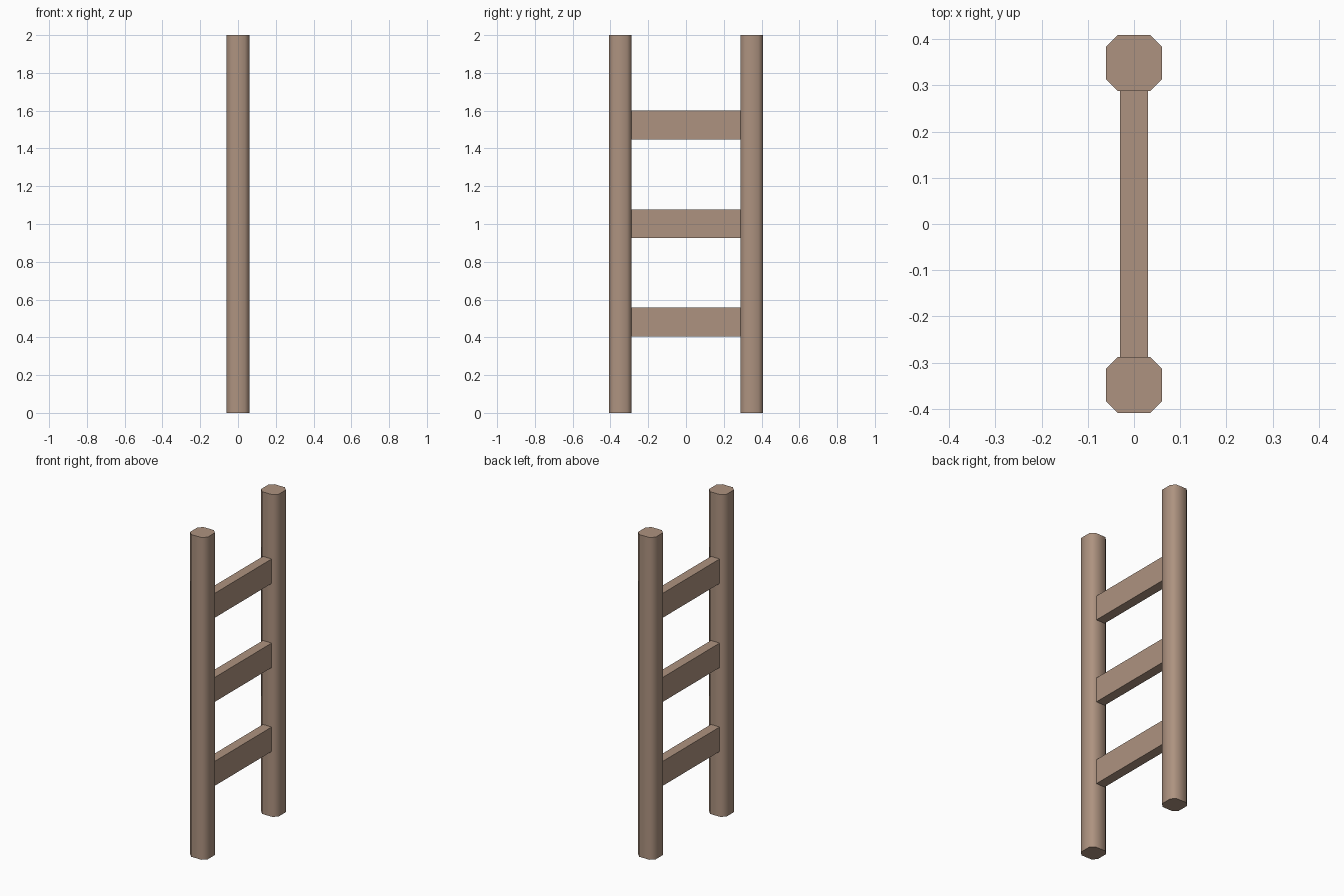
import bpy
import bmesh
import math

cube = bpy.data.objects.get("Cube")
if cube:
    bpy.data.objects.remove(cube, do_unlink=True)

# Single wood colour
wood = bpy.data.materials.new("brown_wood")
wood.use_nodes = True
colour = (0.42, 0.29, 0.215, 1)
wood.diffuse_color = colour
bsdf = next(n for n in wood.node_tree.nodes if n.type == "BSDF_PRINCIPLED")
bsdf.inputs["Base Color"].default_value = colour

POST_Y, POST_W, CHAMFER = 0.348, 0.121, 0.025
RUNG_LENGTH = 2 * POST_Y - POST_W


def beam(name, size, centre, chamfer=0):
    """Box, optionally with its vertical edges chamfered and shaded smooth."""
    bm = bmesh.new()
    bmesh.ops.create_cube(bm, size=1)
    bmesh.ops.scale(bm, vec=size, verts=bm.verts)
    if chamfer:
        upright = [e for e in bm.edges
                   if abs(e.verts[0].co.z - e.verts[1].co.z) > size[2] / 2]
        bmesh.ops.bevel(bm, geom=upright, offset=chamfer, segments=1,
                        affect="EDGES")
    mesh = bpy.data.meshes.new(name)
    bm.to_mesh(mesh)
    bm.free()
    mesh.materials.append(wood)
    obj = bpy.data.objects.new(name, mesh)
    obj.location = centre
    bpy.context.collection.objects.link(obj)
    if chamfer:
        bpy.ops.object.select_all(action="DESELECT")
        obj.select_set(True)
        bpy.context.view_layer.objects.active = obj
        bpy.ops.object.shade_smooth_by_angle(angle=math.radians(60))


# Octagonal side posts
for name, side in (("front_post", -1), ("back_post", 1)):
    beam(name, (POST_W, POST_W, 2), (0, side * POST_Y, 1), CHAMFER)

# Flat rungs between the posts
for name, z in (("lower_rung", 0.481), ("middle_rung", 1.002), ("upper_rung", 1.524)):
    beam(name, (0.06, RUNG_LENGTH, 0.152), (0, 0, z))
